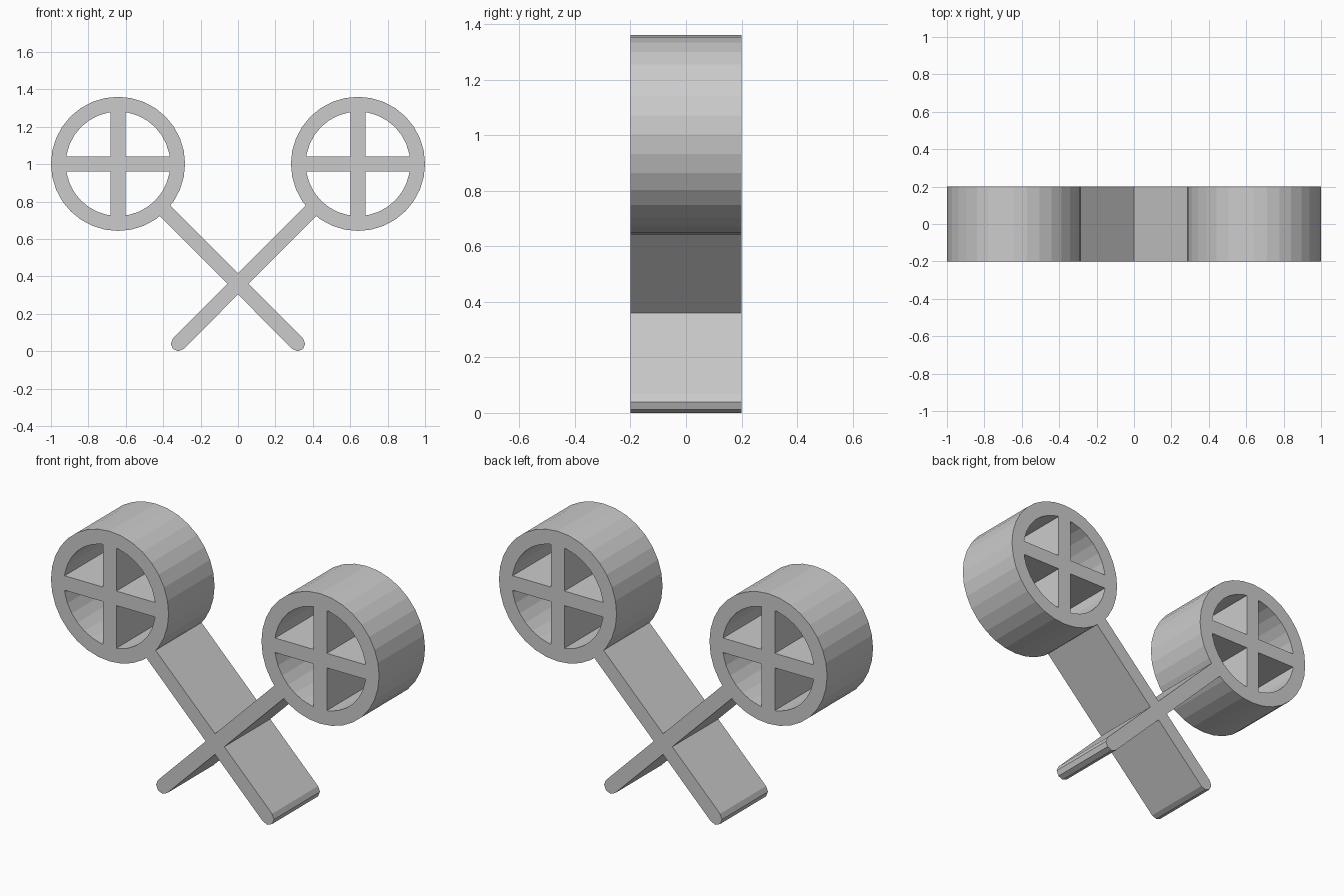
import bpy, bmesh, math
from mathutils import Vector

cube = bpy.data.objects.get("Cube")
if cube:
    bpy.data.objects.remove(cube, do_unlink=True)

DEPTH = 0.2          # half depth
HALF = 0.04          # half thickness of every bar
OUTER, INNER = 0.3585, 0.279
HEAD_X, HEAD_Z = 0.6415, 1.0015

grey = bpy.data.materials.new("light grey")
grey.use_nodes = True
colour = (0.6, 0.6, 0.6, 1)
grey.diffuse_color = colour
grey.node_tree.nodes["Principled BSDF"].inputs["Base Color"].default_value = colour


def finish(name, bm):
    bmesh.ops.recalc_face_normals(bm, faces=bm.faces)
    mesh = bpy.data.meshes.new(name)
    bm.to_mesh(mesh)
    bm.free()
    mesh.materials.append(grey)
    obj = bpy.data.objects.new(name, mesh)
    bpy.context.collection.objects.link(obj)
    return obj


def prism(name, outline):
    """Extrude an x-z outline through the full depth."""
    bm = bmesh.new()
    face = bm.faces.new([bm.verts.new((x, -DEPTH, z)) for x, z in outline])
    ext = bmesh.ops.extrude_face_region(bm, geom=[face])
    moved = [v for v in ext["geom"] if isinstance(v, bmesh.types.BMVert)]
    bmesh.ops.translate(bm, verts=moved, vec=(0, 2 * DEPTH, 0))
    return finish(name, bm)


def rim(name, cx, cz, sides=32):
    """Open round band with a square section."""
    bm = bmesh.new()
    section = [(OUTER, -DEPTH), (OUTER, DEPTH), (INNER, DEPTH), (INNER, -DEPTH)]
    rings = []
    for i in range(sides):
        a = math.tau * i / sides
        rings.append([bm.verts.new((cx + r * math.cos(a), y, cz + r * math.sin(a)))
                      for r, y in section])
    for i, ring in enumerate(rings):
        after = rings[(i + 1) % sides]
        for j in range(4):
            k = (j + 1) % 4
            bm.faces.new((ring[j], ring[k], after[k], after[j]))
    return finish(name, bm)


def bar(name, start, end):
    """Straight flat bar between two x-z points."""
    a, b = Vector(start), Vector(end)
    d = (b - a).normalized() * HALF
    n = Vector((-d.y, d.x))
    return prism(name, [a + n, a - n, b - n, b + n])


def handle(name, side):
    """Diagonal bar with a faceted round foot, ending inside the rim wall."""
    reach = (OUTER + INNER) / 2 / math.sqrt(2)
    top = Vector((side * (HEAD_X - reach), HEAD_Z - reach))
    foot = Vector((-side * 0.3195, HALF))
    d = (top - foot).normalized()
    n = Vector((-d.y, d.x)) * HALF
    turn = math.atan2(n.y, n.x)
    cap = [foot + HALF * Vector((math.cos(turn + i * math.pi / 4),
                                 math.sin(turn + i * math.pi / 4))) for i in range(5)]
    return prism(name, cap + [top - n, top + n])


def join(base, others):
    """Fuse parts into one flush solid."""
    for other in others:
        mod = base.modifiers.new("union", 'BOOLEAN')
        mod.operation = 'UNION'
        mod.solver = 'EXACT'
        mod.object = other
        bpy.context.view_layer.update()
        done = bpy.data.meshes.new_from_object(
            base.evaluated_get(bpy.context.evaluated_depsgraph_get()))
        base.modifiers.clear()
        base.data = done
        bpy.data.objects.remove(other, do_unlink=True)


# Two crossed handles, each carrying a spoked round head
parts = []
mid = (OUTER + INNER) / 2
for label, side in (("left", 1), ("right", -1)):
    cx = side * HEAD_X
    parts += [
        rim(label + "_rim", cx, HEAD_Z),
        bar(label + "_spoke_across", (cx - mid, HEAD_Z), (cx + mid, HEAD_Z)),
        bar(label + "_spoke_upright", (cx, HEAD_Z - mid), (cx, HEAD_Z + mid)),
        handle(label + "_handle", side),
    ]
frame = parts[0]
join(frame, [parts[3], parts[7], parts[4], parts[1], parts[2], parts[5], parts[6]])
frame.name = "crossed_spoked_frame"
